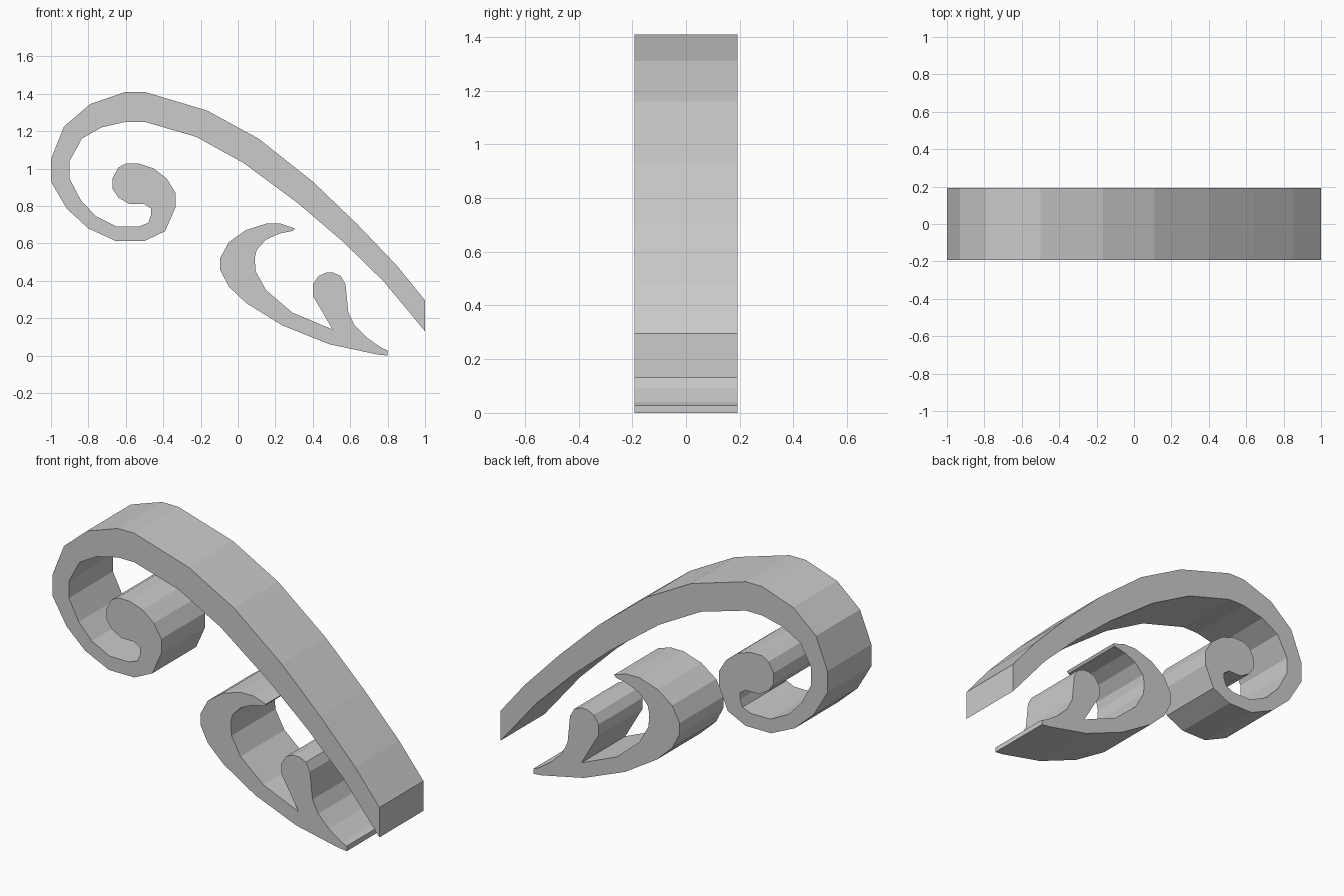
import bpy, bmesh

HALF_DEPTH = 0.192


def extrude_profile(name, points):
    """Closed x/z outline extruded through y, centred on y = 0."""
    bm = bmesh.new()
    front = [bm.verts.new((x, -HALF_DEPTH, z)) for x, z in points]
    cap = bm.faces.new(front)
    result = bmesh.ops.extrude_face_region(bm, geom=[cap], use_keep_orig=True)
    moved = [g for g in result["geom"] if isinstance(g, bmesh.types.BMVert)]
    bmesh.ops.translate(bm, verts=moved, vec=(0, 2 * HALF_DEPTH, 0))
    bmesh.ops.recalc_face_normals(bm, faces=bm.faces)
    caps = [f for f in bm.faces if len(f.verts) > 4]
    bmesh.ops.triangulate(bm, faces=caps)
    mesh = bpy.data.meshes.new(name)
    bm.to_mesh(mesh)
    bm.free()
    obj = bpy.data.objects.new(name, mesh)
    bpy.context.collection.objects.link(obj)
    return obj


# Large scroll: outer edge, curled tip, then back along the inner edge
scroll_outer = [
    (1, 0.295), (0.85, 0.48), (0.64, 0.70), (0.40, 0.93), (0.11, 1.16),
    (-0.165, 1.31), (-0.5, 1.41), (-0.6, 1.41), (-0.79, 1.345),
    (-0.93, 1.225), (-1, 1.05), (-1, 0.93), (-0.915, 0.785),
    (-0.80, 0.68), (-0.655, 0.613), (-0.5, 0.613), (-0.39, 0.665),
    (-0.335, 0.79), (-0.335, 0.87), (-0.38, 0.945), (-0.45, 1.0),
]
scroll_tip = [
    (-0.53, 1.027), (-0.6, 1.027), (-0.64, 1.005), (-0.67, 0.95),
    (-0.67, 0.89), (-0.64, 0.845), (-0.58, 0.81), (-0.5, 0.81),
]
scroll_inner = [
    (-0.465, 0.785), (-0.465, 0.75), (-0.48, 0.71), (-0.53, 0.69),
    (-0.65, 0.69), (-0.76, 0.745), (-0.84, 0.83), (-0.90, 0.945),
    (-0.90, 1.04), (-0.835, 1.16), (-0.73, 1.22), (-0.6, 1.25),
    (-0.5, 1.25), (-0.225, 1.17), (0.03, 1.03), (0.32, 0.815),
    (0.56, 0.61), (0.78, 0.395), (1, 0.13),
]
extrude_profile("large_scroll", scroll_outer + scroll_tip + scroll_inner)

# Small leaf: outer back and hook, then the rounded inner bud
leaf_hook = [
    (0.80, 0.0), (0.75, 0.005), (0.49, 0.06), (0.24, 0.16), (0.045, 0.28),
    (-0.05, 0.37), (-0.096, 0.46), (-0.096, 0.52), (-0.05, 0.605),
    (0.04, 0.67), (0.15, 0.705), (0.23, 0.705), (0.305, 0.68),
    (0.295, 0.667), (0.22, 0.652), (0.15, 0.62), (0.10, 0.565),
    (0.09, 0.52), (0.095, 0.45), (0.15, 0.35), (0.29, 0.23),
]
leaf_bud = [
    (0.505, 0.14), (0.45, 0.235), (0.40, 0.32), (0.40, 0.38),
    (0.43, 0.425), (0.47, 0.443), (0.51, 0.443), (0.55, 0.425),
    (0.575, 0.38), (0.59, 0.23), (0.625, 0.16), (0.69, 0.095),
    (0.77, 0.04), (0.80, 0.028),
]
extrude_profile("small_leaf", leaf_hook + leaf_bud)
